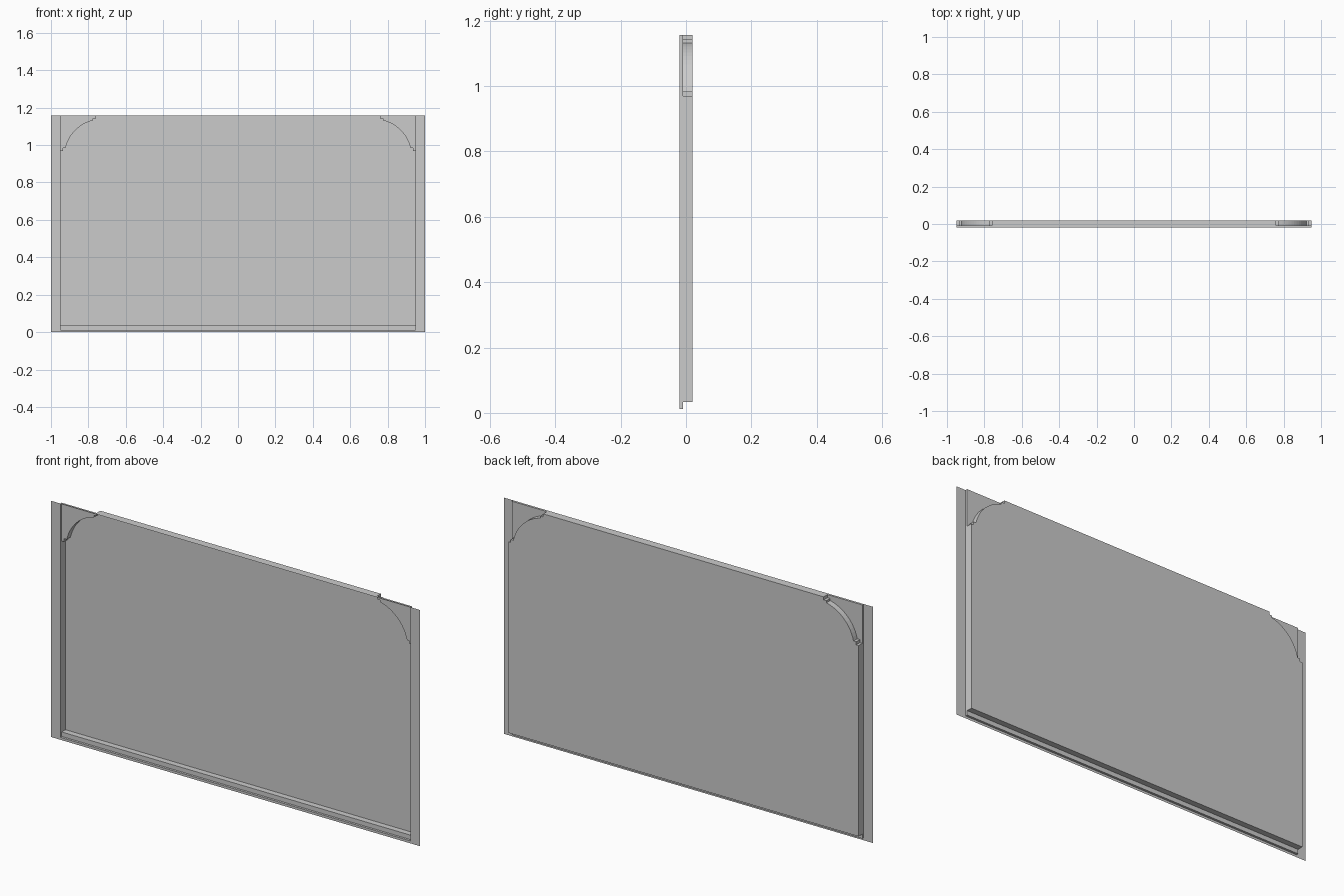
import bpy, math

if "Cube" in bpy.data.objects:
    bpy.data.objects.remove(bpy.data.objects["Cube"])

FRONT, MID, BACK = -0.02, -0.009, 0.02     # depth levels
W, TOP = 0.949, 1.157                      # opening half width, height
SILL, LEDGE = 0.012, 0.034                 # two steps at the bottom


def build(name, faces):
    """Mesh object from a list of faces, each a list of points."""
    verts, index, polys = [], {}, []
    for f in faces:
        poly = []
        for p in f:
            key = tuple(round(c, 5) for c in p)
            if key not in index:
                index[key] = len(verts)
                verts.append(key)
            poly.append(index[key])
        polys.append(poly)
    me = bpy.data.meshes.new(name)
    me.from_pydata(verts, [], polys)
    me.update()
    ob = bpy.data.objects.new(name, me)
    bpy.context.collection.objects.link(ob)
    return ob


def flat(pts, y):
    """Upright face at depth y, points counterclockwise seen from the front."""
    return [(x, y, z) for x, z in pts]


def rect(x0, x1, z0, z1, y):
    return flat([(x0, z0), (x1, z0), (x1, z1), (x0, z1)], y)


def walls(pts, y0, y1, closed=True):
    """Inward-facing walls along a counterclockwise outline."""
    n = len(pts)
    out = []
    for i in range(n if closed else n - 1):
        (ax, az), (bx, bz) = pts[i], pts[(i + 1) % n]
        out.append([(ax, y0, az), (bx, y0, bz), (bx, y1, bz), (ax, y1, az)])
    return out


# right corner outline: small steps at both ends of a circular arc
a, b, sag = (0.922, 0.984), (0.775, 1.132), 0.03
dx, dz = b[0] - a[0], b[1] - a[1]
chord = math.hypot(dx, dz)
R = (chord ** 2 / 4 + sag ** 2) / (2 * sag)
nx, nz = dz / chord, -dx / chord
cx = (a[0] + b[0]) / 2 - nx * (R - sag)
cz = (a[1] + b[1]) / 2 - nz * (R - sag)
t0 = math.atan2(a[1] - cz, a[0] - cx)
t1 = math.atan2(b[1] - cz, b[0] - cx)
arc = [(cx + R * math.cos(t0 + (t1 - t0) * i / 12),
        cz + R * math.sin(t0 + (t1 - t0) * i / 12)) for i in range(13)]
corner = ([(W, 0.969), (0.936, 0.969), (0.936, 0.984)] + arc
          + [(0.775, 1.142), (0.76, 1.142), (0.76, TOP)])
mirrored = [(-x, z) for x, z in reversed(corner)]

# recessed panel with its deep walls
outline = [(-W, LEDGE), (W, LEDGE)] + corner + mirrored
build("recessed_panel", [flat(outline, BACK)] + walls(outline, MID, BACK))

# corner plates
build("corner_plate_right", [flat(corner + [(W, TOP)], MID)])
build("corner_plate_left", [flat(mirrored + [(-W, TOP)][::-1], MID)])

# bottom ledge face and shallow rebate around the opening
build("bottom_ledge", [rect(-W, W, SILL, LEDGE, MID)])
rebate = [(-W, SILL), (W, SILL), (W, TOP), (0.76, TOP), (-0.76, TOP), (-W, TOP)]
build("opening_rebate", walls(rebate, FRONT, MID))

# thin front frame: two side strips and a bottom sill
build("front_frame", [rect(-1, -W, 0, TOP, FRONT),
                      rect(W, 1, 0, TOP, FRONT),
                      rect(-W, W, 0, SILL, FRONT)])
